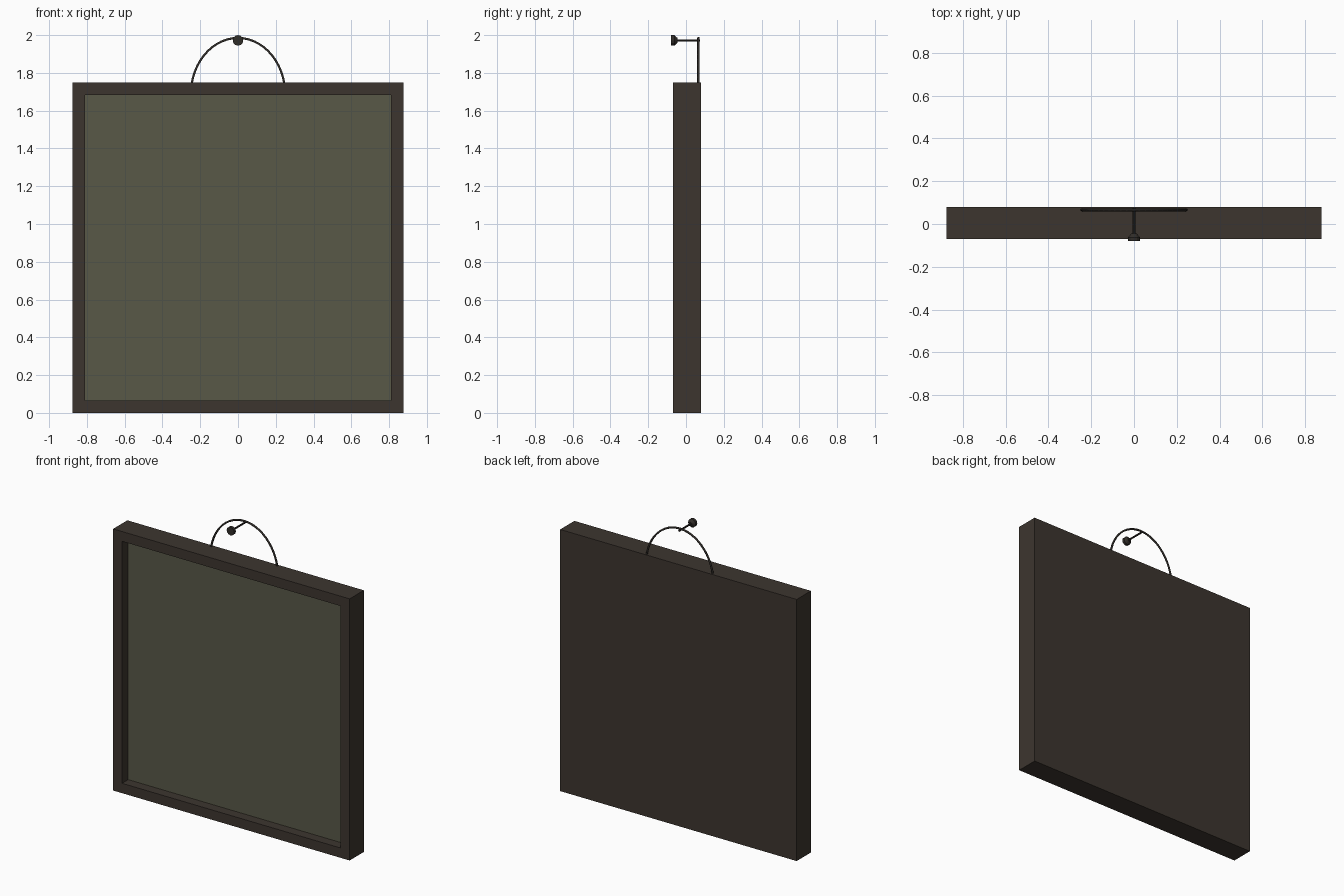
import bpy, bmesh, math
from mathutils import Matrix

cube = bpy.data.objects.get("Cube")
if cube:
    bpy.data.objects.remove(cube, do_unlink=True)


def material(name, rgb):
    m = bpy.data.materials.new(name)
    m.use_nodes = True
    m.diffuse_color = (*rgb, 1)
    m.node_tree.nodes["Principled BSDF"].inputs["Base Color"].default_value = (*rgb, 1)
    return m


wood = material("dark brown wood", (0.046, 0.036, 0.028))
board = material("olive panel", (0.098, 0.098, 0.064))
metal = material("dark metal", (0.030, 0.026, 0.022))


def finish(name, bm, *mats):
    bmesh.ops.recalc_face_normals(bm, faces=bm.faces)
    mesh = bpy.data.meshes.new(name)
    bm.to_mesh(mesh)
    bm.free()
    for m in mats:
        mesh.materials.append(m)
    obj = bpy.data.objects.new(name, mesh)
    bpy.context.collection.objects.link(obj)
    return obj


# Frame: a slab whose front is inset and pushed back to form the panel
SIDE, FRONT, BACK, BORDER, RECESS = 1.75, -0.07, 0.08, 0.093, 0.065
bm = bmesh.new()
bmesh.ops.create_cube(bm, size=1)
bmesh.ops.scale(bm, vec=(SIDE, BACK - FRONT, SIDE), verts=bm.verts)
bmesh.ops.translate(bm, vec=(0, (FRONT + BACK) / 2, SIDE / 2), verts=bm.verts)
bm.normal_update()
panel = min(bm.faces, key=lambda f: f.calc_center_median().y)
bmesh.ops.inset_region(bm, faces=[panel], thickness=BORDER)
bmesh.ops.inset_region(bm, faces=[panel], thickness=0, depth=-RECESS)
panel.material_index = 1
finish("framed_board", bm, wood, board)

# Hanging wire: an arch rising from the top edge
STEPS, WIRE_Y = 24, 0.066
curve = bpy.data.curves.new("hanging_wire", "CURVE")
curve.dimensions = "3D"
curve.bevel_depth = 0.0065
curve.bevel_resolution = 1
curve.use_fill_caps = True
spline = curve.splines.new("POLY")
spline.points.add(STEPS)
for i, p in enumerate(spline.points):
    a = math.pi * (0.06 + 0.88 * i / STEPS)
    p.co = (-0.25 * math.cos(a), WIRE_Y, 1.685 + 0.3 * math.sin(a), 1)
curve.materials.append(metal)
wire = bpy.data.objects.new("hanging_wire", curve)
bpy.context.collection.objects.link(wire)


# Nail: thin shaft and a head that tapers toward the shaft
def cone(name, y0, y1, r0, r1, sides):
    bm = bmesh.new()
    turn = Matrix.Translation((0, (y0 + y1) / 2, 1.972)) @ Matrix.Rotation(-math.pi / 2, 4, "X")
    bmesh.ops.create_cone(bm, cap_ends=True, segments=sides, radius1=r0, radius2=r1,
                          depth=y1 - y0, matrix=turn)
    return finish(name, bm, metal)


cone("nail_shaft", -0.05, 0.075, 0.006, 0.006, 8)
cone("nail_head", -0.08, -0.062, 0.028, 0.028, 12)
cone("nail_head_taper", -0.062, -0.045, 0.028, 0.013, 12)
